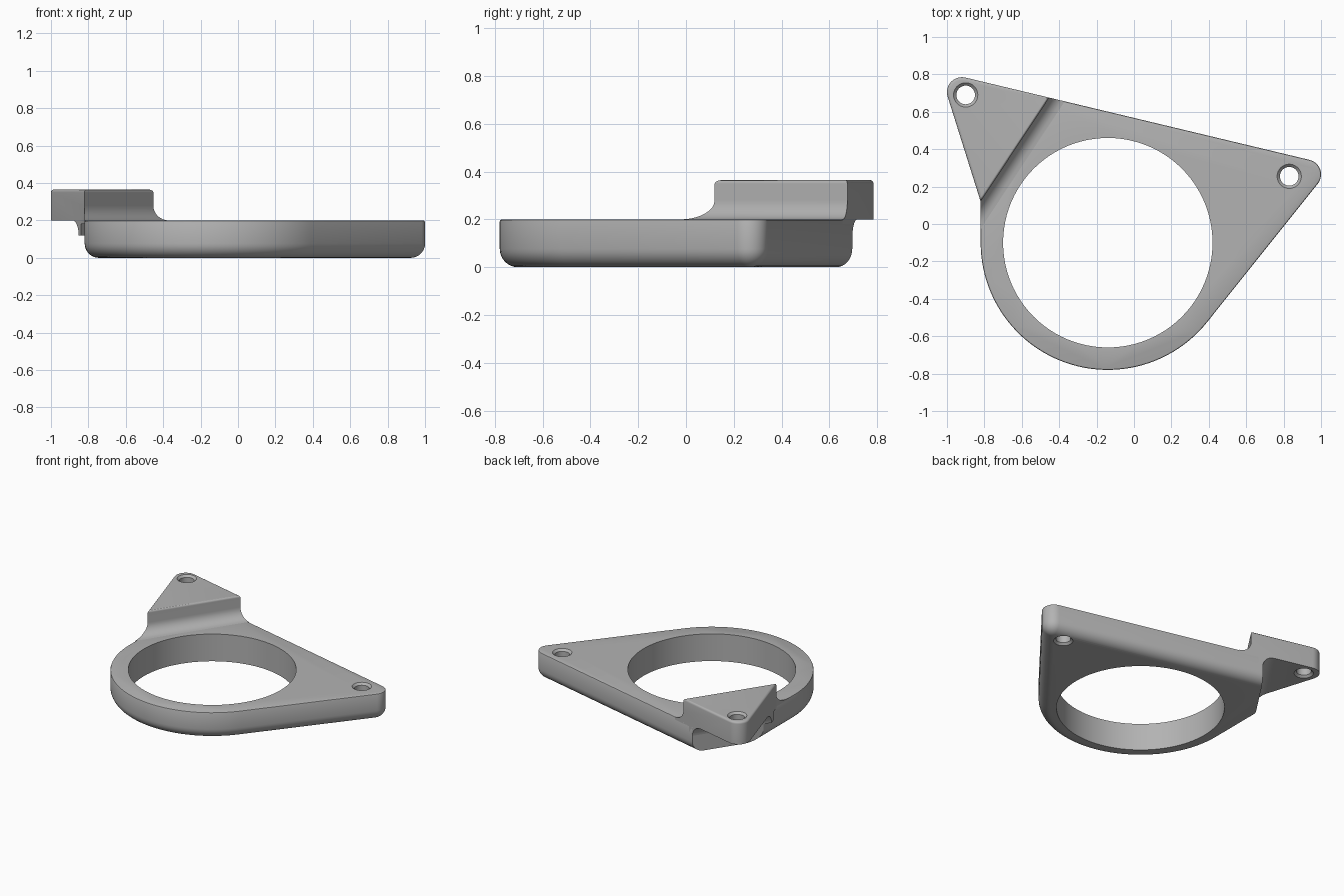
import bpy, bmesh
from math import atan2, acos, cos, sin, pi, hypot
from mathutils import Vector

cube = bpy.data.objects.get("Cube")
if cube:
    bpy.data.objects.remove(cube)

grey = bpy.data.materials.new("light_grey")
grey.use_nodes = True
colour = (0.45, 0.45, 0.45, 1)
grey.diffuse_color = colour
grey.node_tree.nodes["Principled BSDF"].inputs["Base Color"].default_value = colour

BASE_TOP, TAB_TOP = 0.2, 0.365


def circle(x, y, r, n=32):
    return [(x + r * cos(2 * pi * i / n), y + r * sin(2 * pi * i / n)) for i in range(n)]


def belt(circles, inset=0.0):
    """Outline running tangent around circles listed counterclockwise."""
    count = len(circles)
    normals = []
    for i, (x, y, r) in enumerate(circles):
        x2, y2, r2 = circles[(i + 1) % count]
        dx, dy = x2 - x, y2 - y
        normals.append(atan2(dy, dx) - acos((r - r2) / hypot(dx, dy)))
    pts = []
    for i, (x, y, r) in enumerate(circles):
        start = normals[i - 1]
        turn = (normals[i] - start + pi) % (2 * pi) - pi
        steps = 48 if r > 0.5 else 12
        for k in range(steps + 1):
            a = start + turn * k / steps
            pts.append((x + (r - inset) * cos(a), y + (r - inset) * sin(a)))
    return pts


def loft(name, rings):
    """Closed solid through 3D rings with equal point counts."""
    bm = bmesh.new()
    loops = [[bm.verts.new(p) for p in ring] for ring in rings]
    n = len(loops[0])
    for low, high in zip(loops, loops[1:]):
        for i in range(n):
            j = (i + 1) % n
            bm.faces.new((low[i], low[j], high[j], high[i]))
    bm.faces.new(loops[0][::-1])
    bm.faces.new(loops[-1])
    bmesh.ops.remove_doubles(bm, verts=bm.verts[:], dist=0.0002)
    bmesh.ops.recalc_face_normals(bm, faces=bm.faces[:])
    mesh = bpy.data.meshes.new(name)
    bm.to_mesh(mesh)
    bm.free()
    mesh.materials.append(grey)
    ob = bpy.data.objects.new(name, mesh)
    bpy.context.collection.objects.link(ob)
    return ob


def lift(pts, z):
    return [(x, y, z) for x, y in pts]


def boolean(ob, cutter, operation="DIFFERENCE"):
    mod = ob.modifiers.new(operation.lower(), "BOOLEAN")
    mod.operation, mod.object, mod.solver = operation, cutter, "EXACT"
    bpy.context.view_layer.objects.active = ob
    bpy.ops.object.modifier_apply(modifier=mod.name)
    bpy.data.objects.remove(cutter)


def screw_hole(ob, x, y, low, high):
    """Through hole with a flared rim at both ends."""
    r, flare, over = 0.05, 0.015, 0.02
    shape = [(r + flare, low - over), (r + flare, low), (r, low + flare),
             (r, high - flare), (r + flare, high), (r + flare, high + over)]
    boolean(ob, loft("hole_cutter", [lift(circle(x, y, s), z) for s, z in shape]))


# Shared plan: ring, right-hand lug and tab corner
ring = (-0.14, -0.1, 0.68)
lug = (0.92, 0.265, 0.08)
tip = (-0.92, 0.705, 0.08)
shoulder_x = -0.74
slope = (lug[1] - tip[1]) / (lug[0] - tip[0])
shoulder = (shoulder_x, tip[1] + slope * (shoulder_x - tip[0]), 0.08)

# Step line between the tab and the ring
origin = Vector((-0.45, 0.68))
along = (origin - Vector((-0.82, 0.12))).normalized()
across = Vector((along.y, -along.x))
wall = -0.083


def prism_along_step(name, profile):
    """Extrude an (across, z) profile along the step line."""
    rings = []
    for t in (-2, 2):
        ps = [(origin + along * t + across * n, z) for n, z in profile]
        rings.append([(p.x, p.y, z) for p, z in ps])
    return loft(name, rings)


# Base plate: rounded underside, slightly eased top edge
levels = []
round_r, ease = 0.077, 0.008
for k in range(9):
    a = pi / 2 * k / 8
    levels.append((round_r * (1 - sin(a)), round_r * (1 - cos(a))))
levels += [(0, BASE_TOP - ease), (ease * 0.3, BASE_TOP - ease * 0.3), (ease, BASE_TOP)]
base = loft("base_plate", [lift(belt([ring, lug, shoulder], d), z) for d, z in levels])
boolean(base, prism_along_step("end_cutter", [(wall, -1), (wall, 1), (-3, 1), (-3, -1)]))
bore = circle(ring[0], ring[1], 0.56, 96)
boolean(base, loft("bore_cutter", [lift(bore, -1), lift(bore, 1)]))
screw_hole(base, 0.83, 0.255, 0, BASE_TOP)

# Raised tab: stepped profile with a fillet above and below
fillet, edge = 0.08, 0.015
quarter = [pi / 2 * k / 8 for k in range(9)]
profile = [(-edge + edge * cos(a), TAB_TOP - edge + edge * sin(a)) for a in quarter]
profile += [(-2, TAB_TOP), (-2, BASE_TOP)]
profile += [(wall - fillet + fillet * sin(a), BASE_TOP - fillet + fillet * cos(a)) for a in quarter]
profile += [(wall + 0.03, BASE_TOP - fillet), (wall + 0.03, BASE_TOP - 0.02),
            (fillet, BASE_TOP - 0.02)]
profile += [(fillet - fillet * sin(a), BASE_TOP + fillet - fillet * cos(a)) for a in quarter]
tab = prism_along_step("raised_tab", profile)
notch = (-0.82, 0.12, 0)
tops = [(0, -0.1)] + [(edge * (1 - cos(a)), TAB_TOP - edge + edge * sin(a)) for a in quarter[::2]]
plan = loft("plan_cutter", [lift(belt([ring, lug, tip, notch], d), z) for d, z in tops])
boolean(tab, plan, "INTERSECT")
screw_hole(tab, -0.9, 0.69, BASE_TOP, TAB_TOP)

# Smooth curved walls, crisp edges
bpy.ops.object.select_all(action="DESELECT")
for ob in (base, tab):
    ob.select_set(True)
    bpy.context.view_layer.objects.active = ob
bpy.ops.object.shade_smooth_by_angle(angle=0.5)
